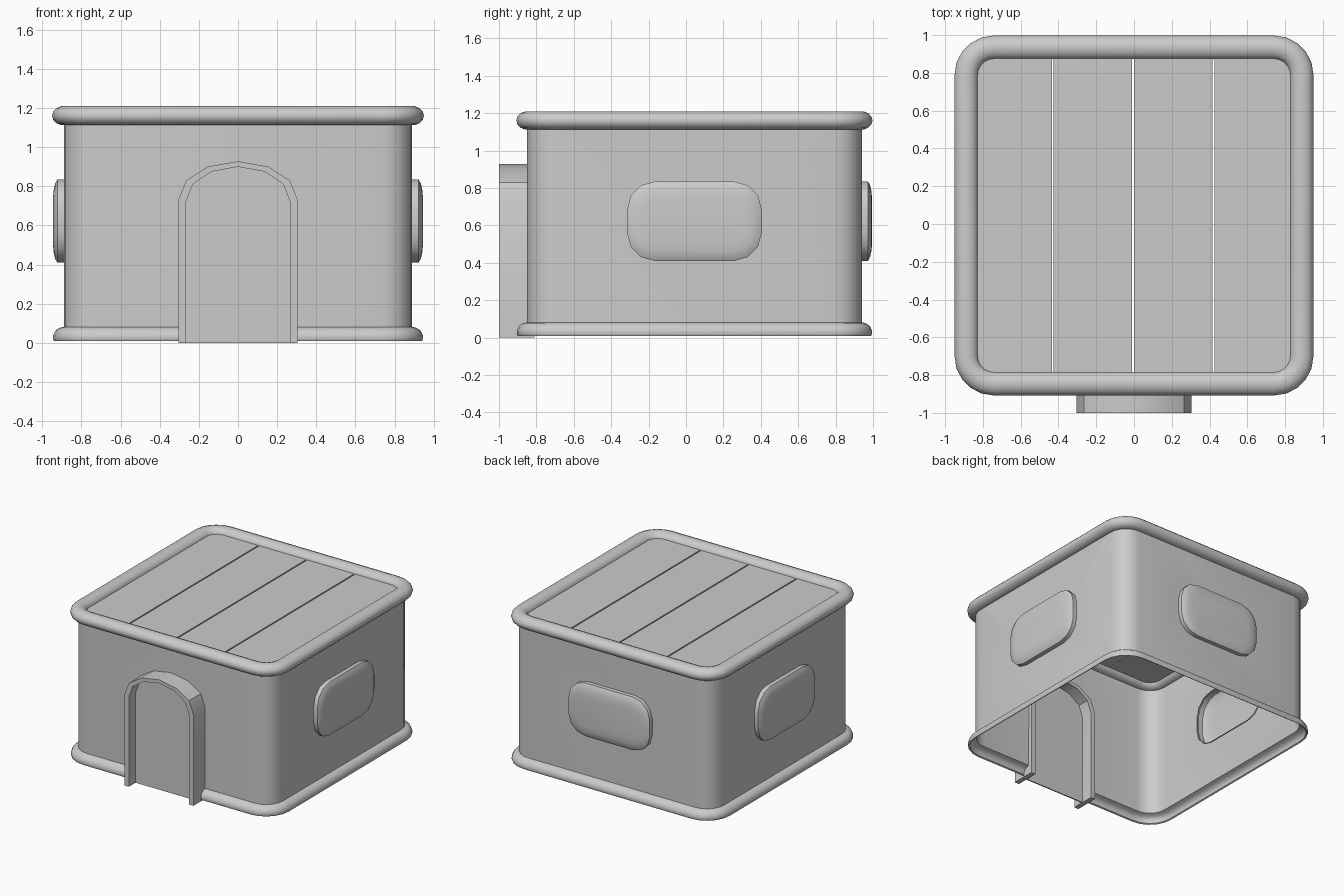
import bpy, bmesh, math
from mathutils import Matrix, Vector

if "Cube" in bpy.data.objects:
    bpy.data.objects.remove(bpy.data.objects["Cube"])

CY = 0.045            # the room sits slightly behind the origin, the door projects forward
HX, HY = 0.89, 0.895  # wall half sizes


def rounded_rect(hx, hy, r, z, n=5, cy=0.0):
    pts = []
    for k, (sx, sy) in enumerate([(1, 1), (-1, 1), (-1, -1), (1, -1)]):
        for i in range(n + 1):
            a = math.pi / 2 * (k + i / n)
            pts.append(Vector((sx * (hx - r) + r * math.cos(a),
                               cy + sy * (hy - r) + r * math.sin(a), z)))
    return pts


def loft(name, loops, cap_start=False, cap_end=False, ring=False, matrix=None, smooth=35):
    bm = bmesh.new()
    rows = [[bm.verts.new(p) for p in loop] for loop in loops]
    n = len(rows[0])
    pairs = list(zip(rows, rows[1:])) + ([(rows[-1], rows[0])] if ring else [])
    for a, b in pairs:
        for i in range(n):
            j = (i + 1) % n
            bm.faces.new((a[i], a[j], b[j], b[i]))
    if cap_start:
        bm.faces.new(rows[0][::-1])
    if cap_end:
        bm.faces.new(rows[-1])
    bmesh.ops.recalc_face_normals(bm, faces=bm.faces)
    if matrix:
        bm.transform(matrix)
    me = bpy.data.meshes.new(name)
    bm.to_mesh(me)
    bm.free()
    ob = bpy.data.objects.new(name, me)
    bpy.context.collection.objects.link(ob)
    if smooth:
        activate(ob)
        bpy.ops.object.shade_smooth_by_angle(angle=math.radians(smooth))
    return ob


def activate(ob):
    bpy.ops.object.select_all(action='DESELECT')
    ob.select_set(True)
    bpy.context.view_layer.objects.active = ob


def cut(target, cutter):
    activate(target)
    mod = target.modifiers.new("cut", 'BOOLEAN')
    mod.operation = 'DIFFERENCE'
    mod.solver = 'EXACT'
    mod.object = cutter
    bpy.ops.object.modifier_apply(modifier=mod.name)
    bpy.data.objects.remove(cutter)


def arch(half, y):
    pts = half + [(-x, z) for x, z in half[-2::-1]]
    return [Vector((x, y, z)) for x, z in pts]


# walls with the flared foot moulding, a thin shell
foot = [(0.05, 0.01), (0.055, 0.02), (0.054, 0.04), (0.043, 0.063),
        (0.022, 0.077), (0, 0.082), (0, 1.15)]
walls = loft("walls", [rounded_rect(HX + o, HY + o, 0.15 + o, z, cy=CY) for o, z in foot])
activate(walls)
solid = walls.modifiers.new("shell", 'SOLIDIFY')
solid.thickness = 0.012
solid.offset = -1
bpy.ops.object.modifier_apply(modifier=solid.name)

# rounded roof rim
rim = []
for i in range(14):
    a = 2 * math.pi * i / 14
    o = 0.0625 * math.cos(a)
    rim.append(rounded_rect(0.8875 + o, 0.89 + o, 0.145 + o, 1.161 + 0.05 * math.sin(a), cy=CY))
loft("roof_rim", rim, ring=True, smooth=40)

# roof planks
edges = [-0.845, -0.43, -0.005, 0.42, 0.845]
for i, (a, b) in enumerate(zip(edges, edges[1:])):
    x0, x1, y0, y1 = a + 0.005, b - 0.005, CY - 0.845, CY + 0.845
    loops = [[(x0, y0, z), (x1, y0, z), (x1, y1, z), (x0, y1, z)] for z in (1.15, 1.17)]
    loft(f"roof_plank_{i + 1}", loops, True, True, smooth=0)

# pillow windows on three sides, each over a hole in the wall
pillow = [(0, -0.02), (0, 0.033), (0.02, 0.044), (0.05, 0.051), (0.09, 0.055)]
sides = {
    "right": ((HX, CY, 0.6225), (0, 1, 0), (1, 0, 0)),
    "left": ((-HX, CY, 0.6225), (0, -1, 0), (-1, 0, 0)),
    "back": ((0, CY + HY, 0.6225), (-1, 0, 0), (0, 1, 0)),
}
for side, (pos, across, out) in sides.items():
    m = Matrix((across, (0, 0, 1), out)).transposed().to_4x4()
    m.translation = pos
    hole = [rounded_rect(0.355, 0.2075, 0.145, w, 3) for w in (-0.1, 0.1)]
    cut(walls, loft("window_cutter", hole, True, True, matrix=m, smooth=0))
    loops = [rounded_rect(0.36 - s, 0.2125 - s, 0.15 - s, w, 3) for s, w in pillow]
    loft(f"window_{side}", loops, cap_end=True, matrix=m)

# arched doorway: wall opening, frame and recessed panel
outer = [(0.305, 0), (0.305, 0.73), (0.265, 0.83), (0.155, 0.90), (0, 0.928)]
inner = [(0.266, 0), (0.266, 0.72), (0.232, 0.81), (0.135, 0.875), (0, 0.90)]
opening = [(0.285, -0.1)] + [((a[0] + b[0]) / 2, (a[1] + b[1]) / 2)
                             for a, b in zip(outer[1:], inner[1:])]
cut(walls, loft("door_cutter", [arch(opening, -1.1), arch(opening, -0.7)], True, True, smooth=0))
F, B = -1.0, -0.81
frame = list(zip(arch(outer, F), arch(outer, B), arch(inner, B), arch(inner, F)))
loft("door_frame", frame, True, True, smooth=35)
panel = [(x * 1.02, z) for x, z in inner]
loft("door_panel", [arch(panel, -0.915), arch(panel, -0.905)], True, True, smooth=0)

activate(walls)
bpy.ops.object.shade_smooth_by_angle(angle=math.radians(35))
